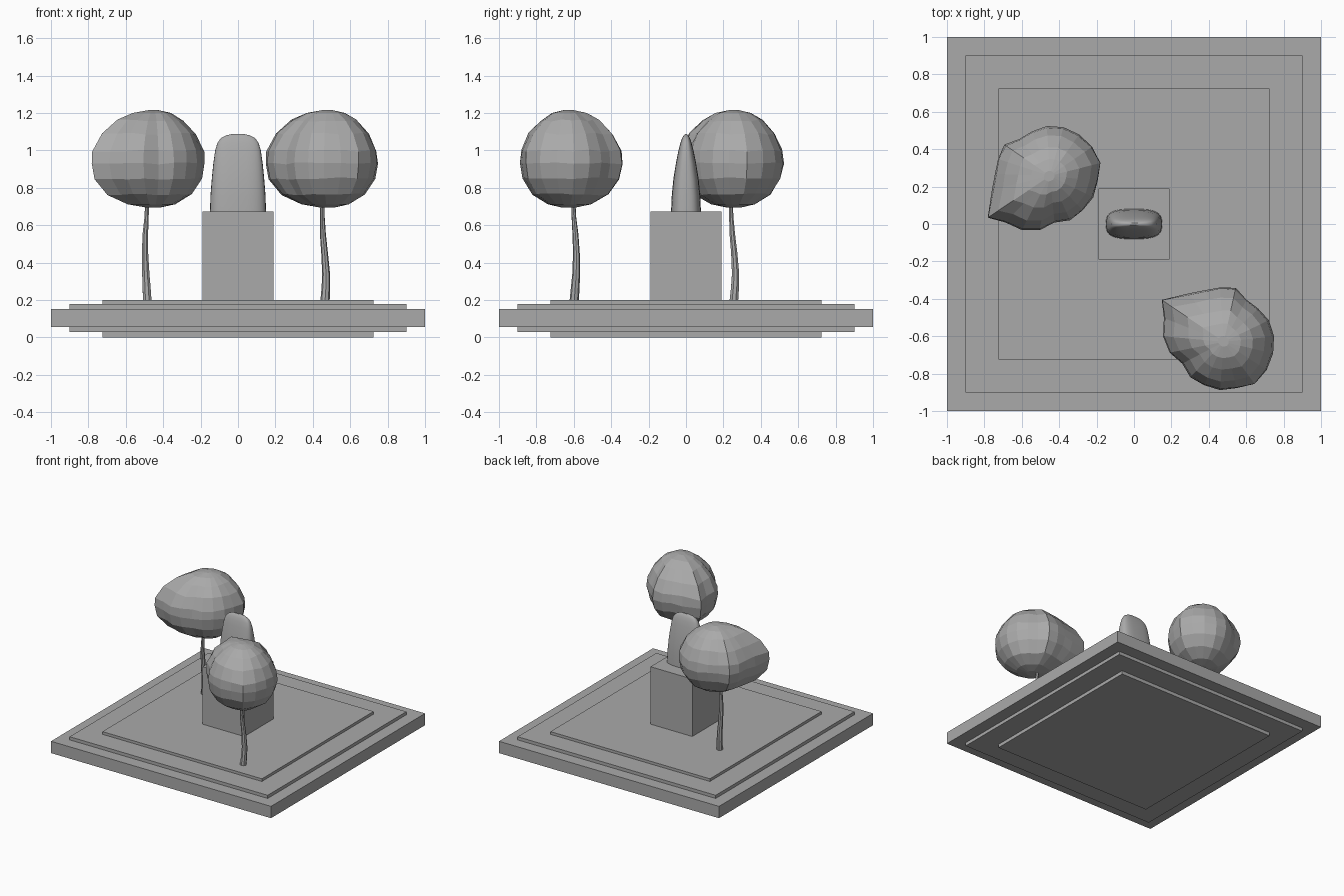
import bpy, bmesh, random
from math import sin, cos, pi, radians, copysign
from mathutils import Matrix

random.seed(4)
cube = bpy.data.objects.get("Cube")
if cube:
    bpy.data.objects.remove(cube, do_unlink=True)

# Single stone grey colour
grey = bpy.data.materials.new("stone_grey")
grey.use_nodes = True
grey.diffuse_color = (0.4, 0.4, 0.4, 1)
grey.node_tree.nodes["Principled BSDF"].inputs["Base Color"].default_value = (0.4, 0.4, 0.4, 1)


def finish(name, bm, smooth=False):
    bmesh.ops.recalc_face_normals(bm, faces=bm.faces)
    mesh = bpy.data.meshes.new(name)
    bm.to_mesh(mesh)
    bm.free()
    mesh.materials.append(grey)
    obj = bpy.data.objects.new(name, mesh)
    bpy.context.collection.objects.link(obj)
    if smooth:
        bpy.ops.object.select_all(action='DESELECT')
        obj.select_set(True)
        bpy.context.view_layer.objects.active = obj
        bpy.ops.object.shade_smooth_by_angle(angle=radians(40))
    return obj


def box(name, half, low, high):
    bm = bmesh.new()
    size = Matrix.Diagonal((2 * half, 2 * half, high - low, 1))
    bmesh.ops.create_cube(bm, size=1, matrix=Matrix.Translation((0, 0, (low + high) / 2)) @ size)
    return finish(name, bm)


def loft(name, rings, smooth=False):
    """Skin a stack of equal point rings and cap both ends."""
    bm = bmesh.new()
    loops = [[bm.verts.new(p) for p in ring] for ring in rings]
    for low, high in zip(loops, loops[1:]):
        n = len(low)
        for i in range(n):
            j = (i + 1) % n
            bm.faces.new((low[i], low[j], high[j], high[i]))
    bm.faces.new(loops[0][::-1])
    bm.faces.new(loops[-1])
    return finish(name, bm, smooth)


# Stepped square base and pedestal
box("base_inner_slab", 0.725, 0, 0.2)
box("base_middle_slab", 0.9, 0.028, 0.178)
box("base_outer_slab", 1.0, 0.055, 0.152)
box("pedestal", 0.19, 0.2, 0.672)


# Rounded upright stone: superellipse sections thinning to a blunt ridge
def section(z, a, b, n=32):
    def power(v):
        return copysign(abs(v) ** 0.65, v)
    return [(a * power(cos(2 * pi * i / n)), b * power(sin(2 * pi * i / n)), z) for i in range(n)]


profile = [(0.67, 0.15, 0.08), (0.76, 0.147, 0.076), (0.85, 0.14, 0.067), (0.93, 0.132, 0.054),
           (1.0, 0.122, 0.04), (1.04, 0.11, 0.03), (1.065, 0.092, 0.021), (1.08, 0.065, 0.013),
           (1.088, 0.03, 0.005)]
loft("upright_stone", [section(*p) for p in profile], smooth=True)

# Tree crown: plan radii by angle, scaled by level
reach = [0.29, 0.275, 0.253, 0.245, 0.272, 0.262, 0.26, 0.284, 0.374, 0.322,
         0.31, 0.288, 0.252, 0.272, 0.28, 0.29, 0.296, 0.32, 0.312, 0.3]
levels = [(0.695, 0.14), (0.712, 0.42), (0.765, 0.74), (0.85, 0.94), (0.93, 1.0),
          (1.0, 0.98), (1.09, 0.82), (1.16, 0.58), (1.2, 0.34), (1.215, 0.1)]
crown = []
for z, s in levels:
    ring = []
    for i, r in enumerate(reach):
        angle = radians(18 * i + (4 if i == 8 else 0))
        r = (r * s + 0.29 * (1 - s) * s) / (2 - s) if s < 0.3 else r * s
        r *= 1 - random.uniform(0, 0.02)
        lift = random.uniform(-0.006, 0.006) if 0.5 < s else 0
        ring.append((r * cos(angle) + 0.02 * (1 - s), r * sin(angle) - 0.03 * (1 - s), z + lift))
    crown.append(ring)

# Gently bent tapering trunk: height, x, y, radius
bends = [(0.19, 0.005, 0.002, 0.025), (0.27, 0.01, 0.008, 0.023), (0.34, 0.011, 0.013, 0.021),
         (0.45, 0.003, 0.014, 0.018), (0.55, -0.006, 0.009, 0.016), (0.65, -0.009, 0, 0.012),
         (0.76, -0.008, -0.003, 0.011)]
trunk = [[(x + r * cos(k * pi / 4), y + r * sin(k * pi / 4), z) for k in range(8)]
         for z, x, y, r in bends]

# Two copies of the tree, the rear one turned
for side, x, y, turn in (("front_left", 0.46, -0.6, 0), ("back_right", -0.485, 0.25, 68)):
    for obj in (loft(side + "_tree_crown", crown), loft(side + "_tree_trunk", trunk, smooth=True)):
        obj.location = (x, y, 0)
        obj.rotation_euler.z = radians(turn)
